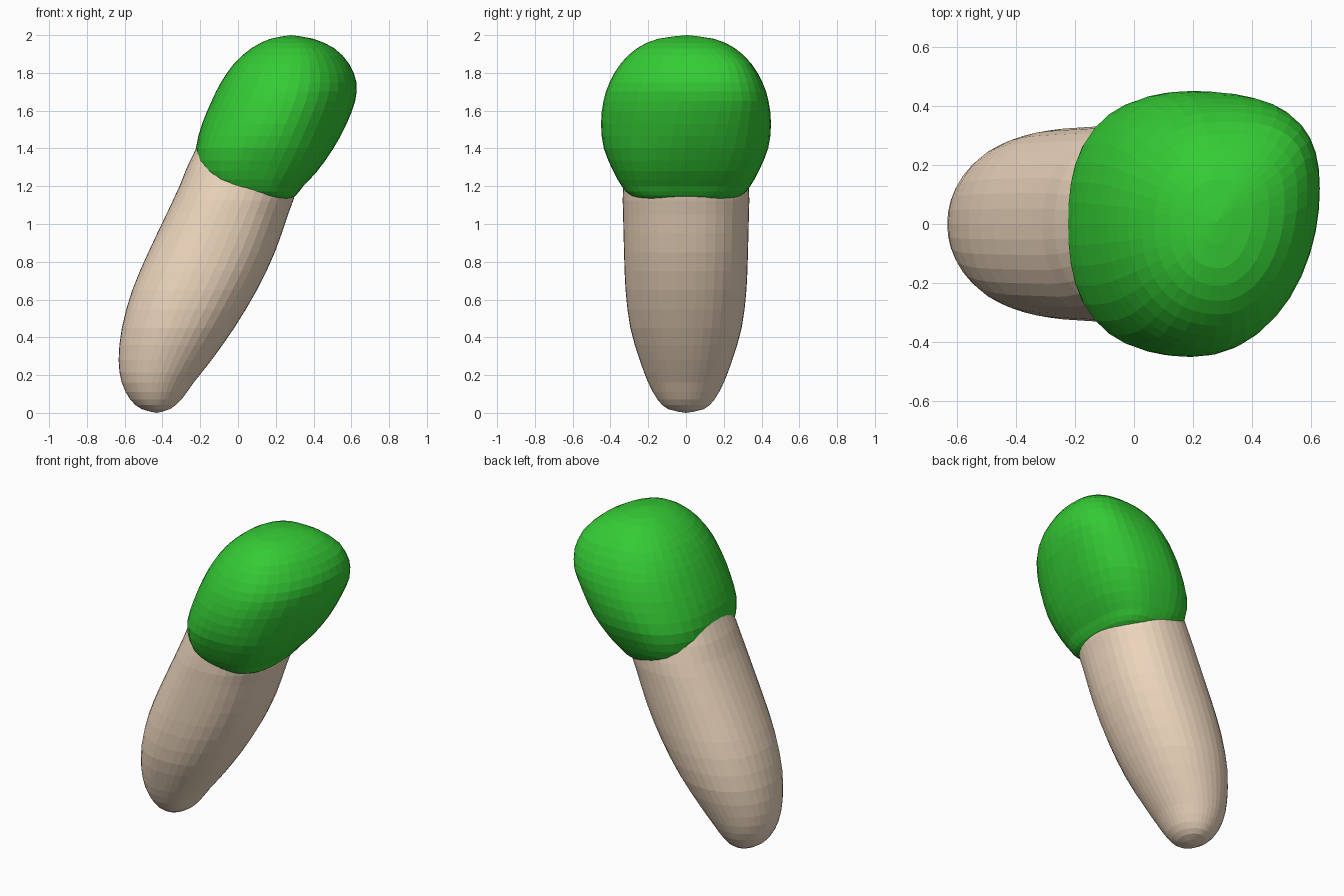
import bpy, bmesh, math

if "Cube" in bpy.data.objects:
    bpy.data.objects.remove(bpy.data.objects["Cube"])

SIDES = 40
STEPS = 2


def smooth_stations(rows):
    """Catmull-Rom interpolation between profile stations."""
    out = []
    for i in range(len(rows) - 1):
        a, b, c, d = (rows[max(0, min(len(rows) - 1, i + k))] for k in (-1, 0, 1, 2))
        for s in range(STEPS):
            t = s / STEPS
            out.append([0.5 * (2 * q + (r - p) * t + (2 * p - 5 * q + 4 * r - w) * t * t
                               + (3 * q - p - 3 * r + w) * t ** 3)
                        for p, q, r, w in zip(a, b, c, d)])
    out.append(list(rows[-1]))
    return out


def loft(name, rows, color, power, skew=lambda z: 0.0):
    """Stack rounded sections (z, left x, right x, half depth); the end rows are poles."""
    bm = bmesh.new()
    rows = smooth_stations(rows)
    rings = []
    for z, x0, x1, ry in rows[1:-1]:
        ring = []
        for k in range(SIDES):
            a = 2 * math.pi * k / SIDES
            c, s = math.cos(a), math.sin(a)
            # Superellipse in polar form keeps the points evenly spread
            p = power(z)
            r = (abs(c) ** p + abs(s) ** p) ** (-1 / p)
            x = (x0 + x1) / 2 + (x1 - x0) / 2 * r * c
            y = ry * r * s + skew(z) * max(0, c) ** 2
            ring.append(bm.verts.new((x, y, z)))
        rings.append(ring)
    for lo, hi in zip(rings, rings[1:]):
        for k in range(SIDES):
            n = (k + 1) % SIDES
            bm.faces.new((lo[k], lo[n], hi[n], hi[k]))
    for row, ring in ((rows[0], rings[0]), (rows[-1], rings[-1])):
        tip = bm.verts.new(((row[1] + row[2]) / 2, skew(row[0]) * 0.3, row[0]))
        for k in range(SIDES):
            bm.faces.new((ring[k], ring[(k + 1) % SIDES], tip))
    bmesh.ops.recalc_face_normals(bm, faces=bm.faces)
    mesh = bpy.data.meshes.new(name)
    bm.to_mesh(mesh)
    bm.free()
    mat = bpy.data.materials.new(name + "_color")
    mat.diffuse_color = color
    mat.use_nodes = True
    mat.node_tree.nodes["Principled BSDF"].inputs["Base Color"].default_value = mat.diffuse_color
    mesh.materials.append(mat)
    obj = bpy.data.objects.new(name, mesh)
    bpy.context.collection.objects.link(obj)
    return obj


# Leaning stalk, closed off inside the cap
loft("stalk", [
    (0.00, -0.43, -0.43, 0.00),
    (0.02, -0.51, -0.36, 0.095),
    (0.07, -0.57, -0.30, 0.15),
    (0.16, -0.615, -0.235, 0.2),
    (0.28, -0.632, -0.14, 0.245),
    (0.45, -0.615, -0.02, 0.295),
    (0.65, -0.56, 0.10, 0.32),
    (0.85, -0.475, 0.195, 0.328),
    (1.05, -0.38, 0.265, 0.333),
    (1.20, -0.31, 0.315, 0.333),
    (1.40, -0.222, 0.34, 0.30),
    (1.52, -0.10, 0.30, 0.20),
    (1.57, 0.10, 0.10, 0.00),
], (0.88, 0.70, 0.53, 1), power=lambda z: 2.0 + 0.25 * min(1, z / 0.8))

# Rounded, lopsided cap: squarer underneath, rounder above
loft("cap", [
    (1.10, 0.14, 0.14, 0.00),
    (1.115, 0.03, 0.24, 0.18),
    (1.15, -0.07, 0.305, 0.29),
    (1.20, -0.16, 0.345, 0.34),
    (1.28, -0.212, 0.42, 0.385),
    (1.40, -0.223, 0.505, 0.435),
    (1.53, -0.19, 0.575, 0.45),
    (1.65, -0.14, 0.62, 0.437),
    (1.75, -0.09, 0.627, 0.405),
    (1.85, -0.02, 0.587, 0.345),
    (1.93, 0.07, 0.51, 0.26),
    (1.98, 0.17, 0.40, 0.15),
    (2.00, 0.28, 0.28, 0.00),
], (0.035, 0.60, 0.035, 1),
    power=lambda z: 2.2 + 0.5 * max(0, min(1, (1.5 - z) / 0.25)),
    skew=lambda z: 0.12 * max(0, min(1, (z - 1.15) / 0.5, (2.05 - z) / 0.2)))
